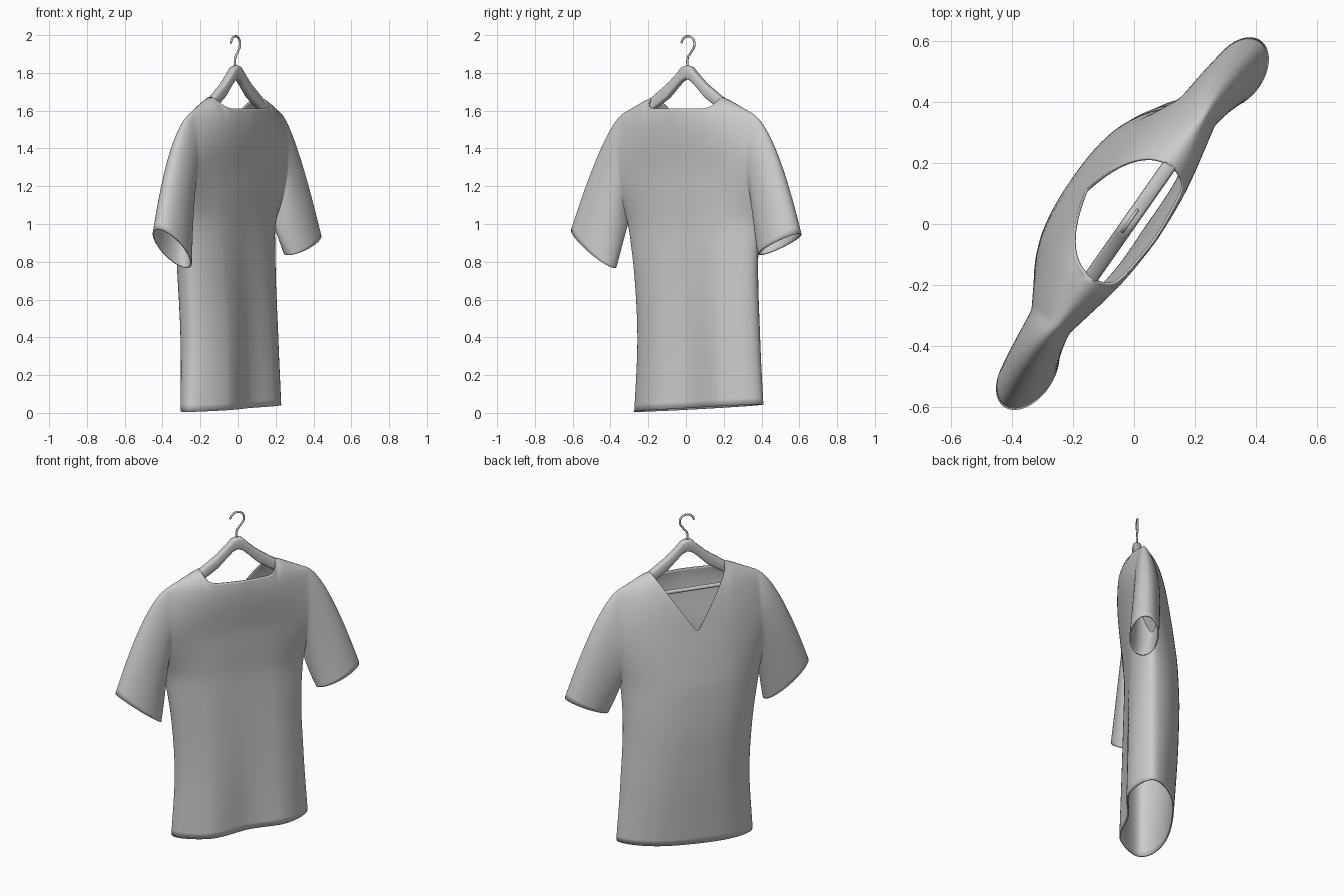
import bpy, bmesh, math
from mathutils import Vector

if "Cube" in bpy.data.objects:
    bpy.data.objects.remove(bpy.data.objects["Cube"])

TURN = math.radians(55)   # the whole model hangs turned about z
PIT = 1.0                 # armpit height


def lerp_table(table, x):
    for (a, fa), (b, fb) in zip(table, table[1:]):
        if x <= b:
            return fa + (fb - fa) * max(0, (x - a) / (b - a))
    return table[-1][1]


def finish(bm, name):
    bmesh.ops.remove_doubles(bm, verts=bm.verts, dist=0.0005)
    bmesh.ops.recalc_face_normals(bm, faces=bm.faces)
    for f in bm.faces:
        f.smooth = True
    me = bpy.data.meshes.new(name)
    bm.to_mesh(me)
    bm.free()
    ob = bpy.data.objects.new(name, me)
    bpy.context.collection.objects.link(ob)
    ob.rotation_euler.z = TURN
    return ob


def add_grid(bm, rows, closed=False):
    vs = [[bm.verts.new(p) for p in r] for r in rows]
    n = len(vs[0])
    for a, b in zip(vs, vs[1:]):
        for i in range(n if closed else n - 1):
            j = (i + 1) % n
            bm.faces.new((a[i], a[j], b[j], b[i]))


# ---- shirt shape: x is width, y is depth (V-neck side is +y) ----
WIDTH = [(0, .41), (.35, .385), (.7, .385), (.9, .405), (PIT, .42), (1.3, .415), (1.6, .42)]
CHEST = [(0, .215), (.4, .24), (.75, .25), (1.0, .24), (1.2, .212), (1.34, .19), (1.5, .17), (1.7, .15)]
BACK = [(0, -.06), (.4, -.055), (1.0, -.042), (1.3, -.058), (1.6, -.115), (1.75, -.12)]
half = [0, .05, .16, .28, .40, .50, .55, .68, .80, .89, .96, 1]
COLS = [-s for s in reversed(half[1:])] + half
LOW = [0, .15, .3, .45, .6, .75, .88, PIT]
UP = 8


def shoulder(s):
    s = abs(s)
    return 1.685 - .09 * (s - .55) / .45 if s > .55 else 1.685 + .05 * (1 - s / .55)


def top_edge(s, front):
    a = abs(s)
    if a >= .549:
        return shoulder(s)
    if front:
        return 1.33 + .35 * a / .55
    return 1.61 + (.012 if a > .45 else 0)


def shirt_point(s, z, front):
    q = min(1, max(0, (z - PIT) / (shoulder(s) - PIT)))
    close = math.sqrt(max(0, 1 - q ** 5))
    mid = .07 - .055 * q
    rim = .07 * math.sin(math.pi * q) ** .8 if 0 < q < 1 else 0
    e = .55 + .5 * min(1, max(0, (z - .85) / .45))    # chest section softens upward
    if front and s > 0:
        e += .15
    bulge = (1 - abs(s) ** 2.5) ** e
    u = s * lerp_table(WIDTH, z)
    if front:
        v = mid + rim + ((lerp_table(CHEST, z) - mid) * close - rim) * bulge
    else:
        wave = .022 * math.cos(4 * math.pi * (u - .02)) * max(0, 1 - z / 1.2)
        v = mid - rim + ((lerp_table(BACK, z) - mid + wave) * close + rim) * bulge
    zz = z + (.025 + .02 * s) * max(0, 1 - z / .6)   # slanted hem
    return Vector((u + .035 * min(1, max(0, PIT - z) / .6), v, zz))


def rows_for(front):
    rows = [[shirt_point(s, z, front) for s in COLS] for z in LOW]
    for j in range(1, UP + 1):
        t = math.sin(math.pi / 2 * j / UP) * .5 + .5 * j / UP
        rows.append([shirt_point(s, PIT + t * (top_edge(s, front) - PIT), front) for s in COLS])
    return rows


bm = bmesh.new()
front_rows, back_rows = rows_for(True), rows_for(False)
add_grid(bm, front_rows)
add_grid(bm, back_rows)

# sleeves swept from each armhole to its cuff
for side, col in ((1, -1), (-1, 0)):
    k = len(LOW) - 1
    fr = [r[col] for r in front_rows[k:]]
    bk = [r[col] for r in back_rows[k:]]
    loop = fr + bk[-2:0:-1]
    outer, inner = ((.73, .95), (.475, .835)) if side > 0 else ((.735, .975), (.465, .765))
    n = len(loop)
    rings = []
    for t in [0, .12, .26, .42, .58, .74, .88, 1]:
        ring = []
        for i, p in enumerate(loop):
            a = 2 * math.pi * i / n
            h = (1 - math.cos(a)) / 2
            end = Vector((side * (inner[0] + (outer[0] - inner[0]) * h),
                          .005 + .082 * math.sin(a),
                          inner[1] + (outer[1] - inner[1]) * h))
            ctl = Vector((side * (.43 + .115 * h), .035 + .075 * math.sin(a), .94 + .58 * h))
            ring.append(p * (1 - t) ** 2 + ctl * 2 * t * (1 - t) + end * t * t)
        rings.append(ring)
    add_grid(bm, rings, closed=True)

shirt = finish(bm, "shirt")
m = shirt.modifiers.new("smooth", 'SUBSURF')
m.levels = m.render_levels = 2
m = shirt.modifiers.new("cloth", 'SOLIDIFY')
m.thickness = .008
m.offset = 0

# ---- hanger body: (half span, top, bottom) mirrored ----
arm = [(.03, 1.832, 1.755), (.06, 1.80, 1.728), (.12, 1.745, 1.668),
       (.23, 1.667, 1.597), (.33, 1.595, 1.535), (.40, 1.54, 1.49)]
stations = [(-u, a, b) for u, a, b in reversed(arm)] + [(0, 1.84, 1.768)] + arm


def squarish(c):
    return abs(c) ** .5 * math.copysign(1, c)


bm = bmesh.new()
sections = []
for u, a, b in stations:
    c, h = (a + b) / 2, (a - b) / 2
    sections.append([Vector((u, .015 + .024 * squarish(math.cos(w)), c + h * squarish(math.sin(w))))
                     for w in [2 * math.pi * i / 16 for i in range(16)]])
add_grid(bm, sections, closed=True)
bmesh.ops.holes_fill(bm, edges=[e for e in bm.edges if e.is_boundary])
finish(bm, "hanger_body")


# ---- wire hook and cross bar ----
def wire(name, pts, radius):
    cu = bpy.data.curves.new(name, 'CURVE')
    cu.dimensions = '3D'
    cu.bevel_depth = radius
    cu.bevel_resolution = 3
    cu.use_fill_caps = True
    sp = cu.splines.new('BEZIER')
    sp.bezier_points.add(len(pts) - 1)
    for bp, (u, z) in zip(sp.bezier_points, pts):
        bp.co = (u, .017, z)
        bp.handle_left_type = bp.handle_right_type = 'AUTO'
    ob = bpy.data.objects.new(name, cu)
    bpy.context.collection.objects.link(ob)
    ob.rotation_euler.z = TURN


wire("hanger_hook", [(0, 1.82), (0, 1.88), (.022, 1.91), (.042, 1.945), (.034, 1.98),
                     (0, 1.994), (-.03, 1.98), (-.042, 1.957)], .006)
wire("hanger_bar", [(-.38, 1.525), (.38, 1.525)], .012)
